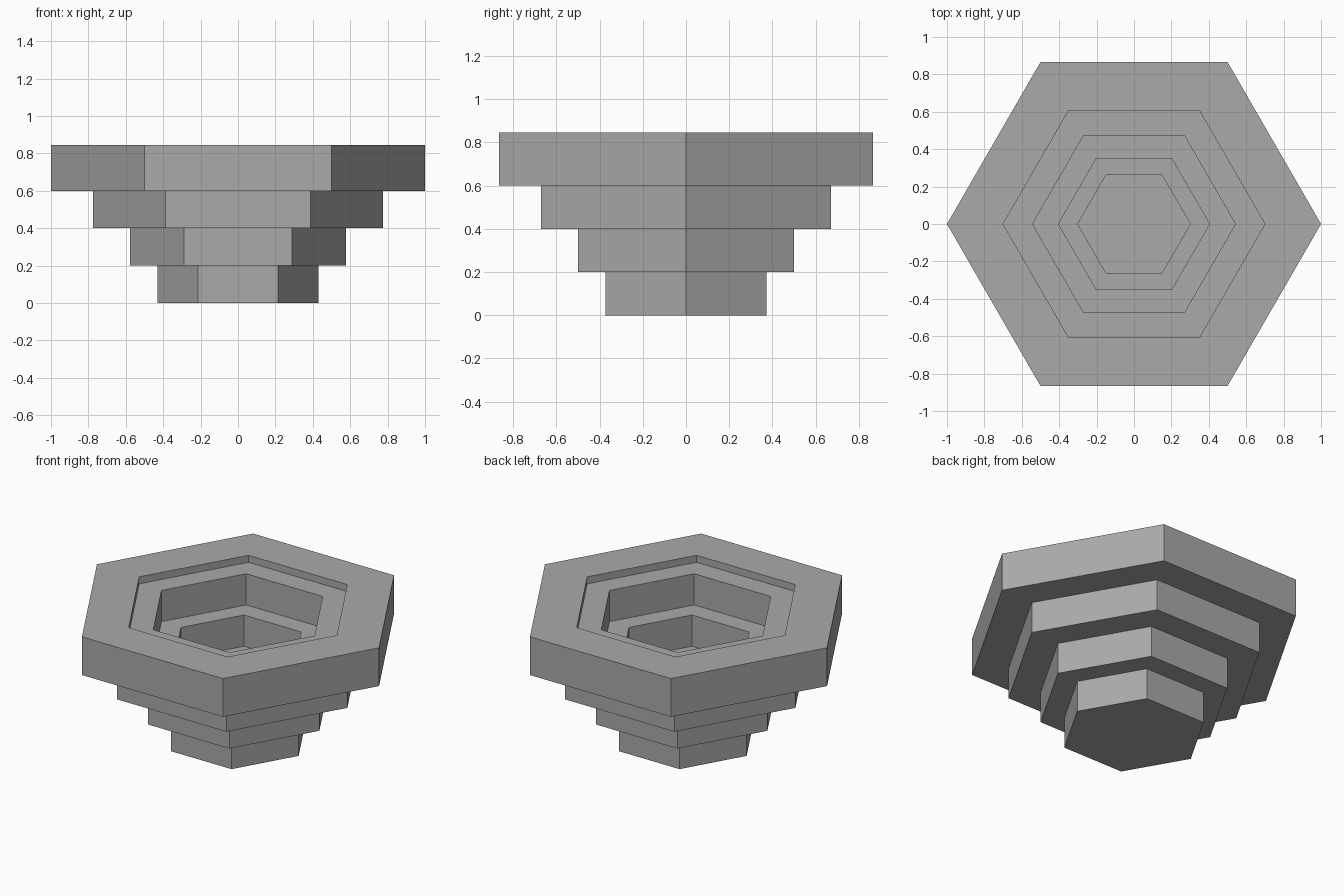
import bpy, bmesh
from math import cos, sin, pi

cube = bpy.data.objects.get("Cube")
if cube:
    bpy.data.objects.remove(cube)

# One plain grey for the whole bowl
grey = bpy.data.materials.new("plain grey")
grey.use_nodes = True
color = (0.4, 0.4, 0.4, 1)
grey.diffuse_color = color
grey.node_tree.nodes["Principled BSDF"].inputs["Base Color"].default_value = color

STEP, TOP, SIDES = 0.2, 0.845, 6
outer = [0.43, 0.577, 0.775, 1.0]          # tier radii, bottom to top
inner = [0.7 * r for r in outer]           # each opening follows its tier

# Stepped profile: up the outside, then down the inside to the floor
profile = []
for i, r in enumerate(outer):
    top = TOP if i == len(outer) - 1 else STEP * (i + 1)
    profile += [(r, STEP * i), (r, top)]
for i, r in reversed(list(enumerate(inner))):
    top = TOP if i == len(inner) - 1 else STEP * (i + 2)
    profile += [(r, top), (r, STEP * (i + 1))]

# Sweep the profile around six corners and cap the base and the inner floor
bm = bmesh.new()
rings = [[bm.verts.new((r * cos(2 * pi * k / SIDES), r * sin(2 * pi * k / SIDES), z))
          for k in range(SIDES)] for r, z in profile]
for low, high in zip(rings, rings[1:]):
    for k in range(SIDES):
        n = (k + 1) % SIDES
        bm.faces.new((low[k], low[n], high[n], high[k]))
bm.faces.new(rings[0][::-1])
bm.faces.new(rings[-1])
bmesh.ops.recalc_face_normals(bm, faces=bm.faces[:])

mesh = bpy.data.meshes.new("stepped_hexagonal_bowl")
bm.to_mesh(mesh)
bm.free()
mesh.materials.append(grey)
bowl = bpy.data.objects.new("stepped_hexagonal_bowl", mesh)
bpy.context.collection.objects.link(bowl)
